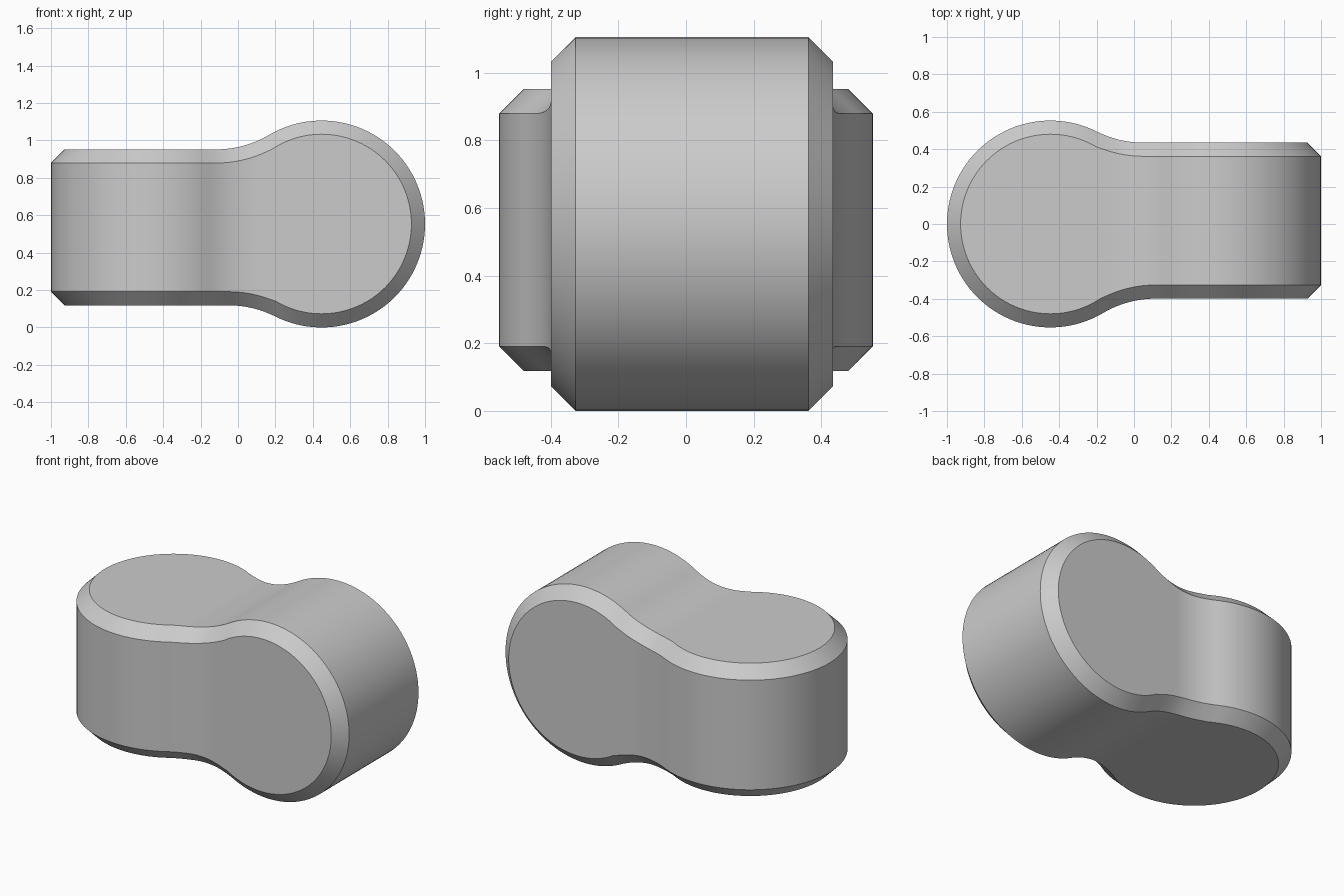
import bpy, bmesh, math

if "Cube" in bpy.data.objects:
    bpy.data.objects.remove(bpy.data.objects["Cube"])

R, C = 0.553, 0.447          # round end radius and its centre offset
CH = 0.073                   # chamfer width
WIDE, NARROW = 0.435, 0.399  # half widths of the straight flanks


def half(d, h, inset=0.0):
    """Half width at distance d from the round end's centre (d > 0 runs down the neck)."""
    fillet = math.sqrt((2 * R) ** 2 - (h + R) ** 2)   # where the neck turns straight
    if d >= fillet:
        return h - inset
    if d <= fillet / 2:                               # round end
        return math.sqrt(max(0.0, (R - inset) ** 2 - d * d))
    return h + R - math.sqrt((R + inset) ** 2 - (fillet - d) ** 2)  # concave fillet


# Stations along x: (flat edge x, side edge x)
N, M = 28, 40
stations = []
for i in range(N):
    k = math.cos(math.pi / 2 * i / N)
    stations.append((-C - (R - CH) * k, -C - R * k))
for i in range(M + 1):
    x = -C + 2 * C * i / M
    stations.append((x, x))
stations += [(-b, -a) for a, b in reversed(stations[:N])]


def flat_pt(x, sy, sz):
    y = half(x + C, WIDE if sy > 0 else NARROW, CH)
    z = half(C - x, NARROW if sz > 0 else WIDE)
    return (x, sy * y, R + sz * z)


def side_pt(x, sy, sz):
    y = half(x + C, WIDE if sy > 0 else NARROW)
    z = half(C - x, NARROW if sz > 0 else WIDE, CH)
    return (x, sy * y, R + sz * z)


# Loft of chamfered rectangles; both ends pinch closed
bm = bmesh.new()
rings = []
for xf, xs in stations:
    pts = [flat_pt(xf, -1, 1), flat_pt(xf, 1, 1), side_pt(xs, 1, 1), side_pt(xs, 1, -1),
           flat_pt(xf, 1, -1), flat_pt(xf, -1, -1), side_pt(xs, -1, -1), side_pt(xs, -1, 1)]
    rings.append([bm.verts.new(p) for p in pts])
for a, b in zip(rings, rings[1:]):
    for j in range(8):
        k = (j + 1) % 8
        bm.faces.new((a[j], a[k], b[k], b[j]))
bmesh.ops.remove_doubles(bm, verts=bm.verts, dist=1e-5)
bmesh.ops.recalc_face_normals(bm, faces=bm.faces)

mesh = bpy.data.meshes.new("twisted_link")
bm.to_mesh(mesh)
bm.free()
link = bpy.data.objects.new("twisted_link", mesh)
bpy.context.collection.objects.link(link)
bpy.context.view_layer.objects.active = link
link.select_set(True)
bpy.ops.object.shade_smooth_by_angle(angle=math.radians(25))
